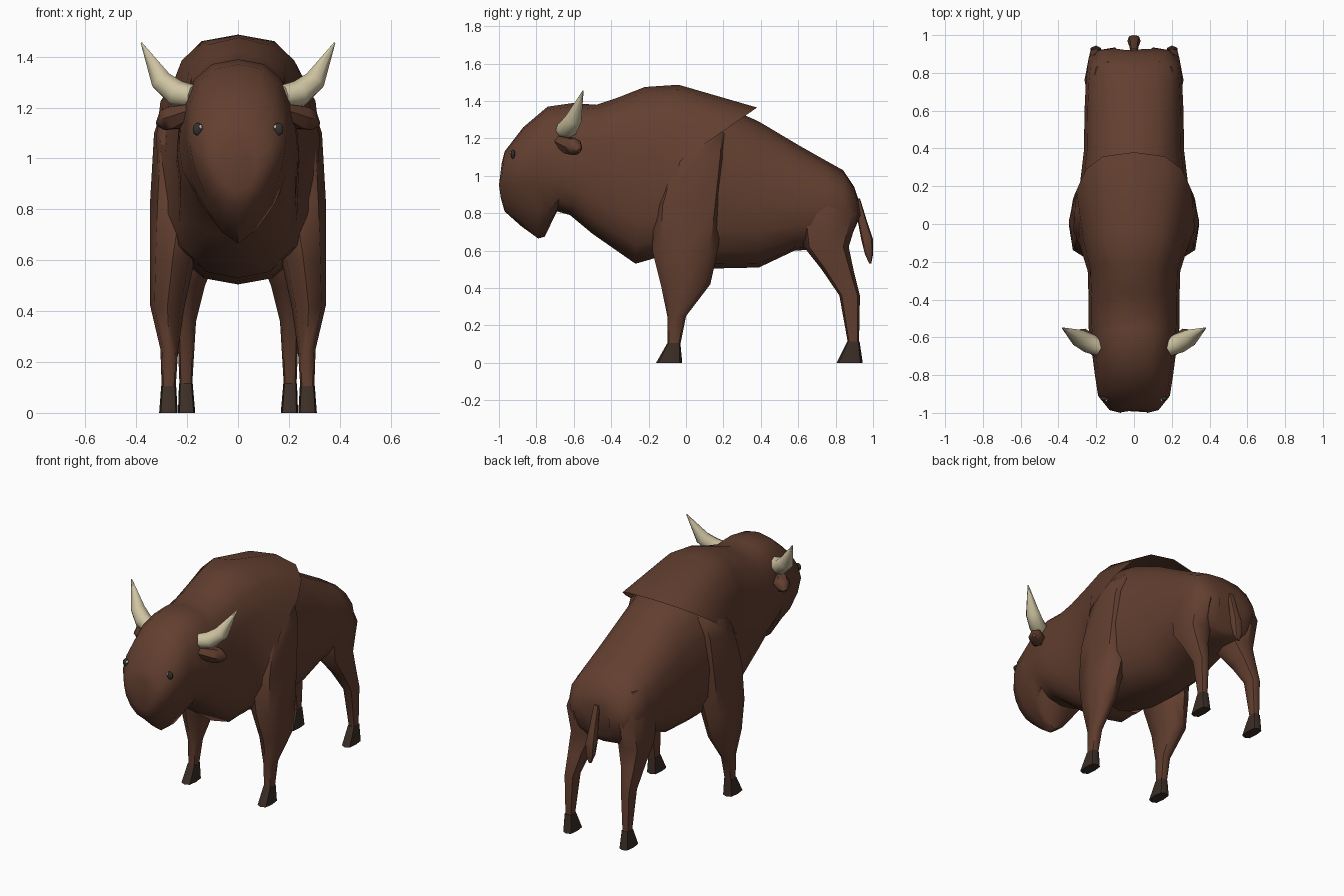
import bpy, bmesh, math
from mathutils import Vector
from mathutils.bvhtree import BVHTree

if "Cube" in bpy.data.objects:
    bpy.data.objects.remove(bpy.data.objects["Cube"])


def material(name, rgb):
    m = bpy.data.materials.new(name)
    m.diffuse_color = (*rgb, 1)
    m.use_nodes = True
    m.node_tree.nodes["Principled BSDF"].inputs["Base Color"].default_value = m.diffuse_color
    return m


FUR = material("brown_fur", (0.122, 0.049, 0.029))
HORN = material("ivory_horn", (0.62, 0.55, 0.36))
HOOF = material("dark_hoof", (0.043, 0.027, 0.019))
EYE = material("eye_dark", (0.03, 0.03, 0.025))
GLINT = material("eye_glint", (0.75, 0.72, 0.55))


def power(v, e):
    return math.copysign(abs(v) ** e, v) if abs(v) > 1e-6 else 0.0


def loft(name, rings, mat, caps=(True, True), angle=50):
    """Skin a list of equal-sized point rings."""
    bm = bmesh.new()
    loops = [[bm.verts.new(p) for p in ring] for ring in rings]
    n = len(loops[0])
    for a, b in zip(loops, loops[1:]):
        for i in range(n):
            j = (i + 1) % n
            bm.faces.new((a[i], a[j], b[j], b[i]))
    if caps[0]:
        bm.faces.new(loops[0])
    if caps[1]:
        bm.faces.new(loops[-1])
    bmesh.ops.recalc_face_normals(bm, faces=bm.faces)
    me = bpy.data.meshes.new(name)
    bm.to_mesh(me)
    bm.free()
    me.materials.append(mat)
    me.shade_smooth()
    me.set_sharp_from_angle(angle=math.radians(angle))
    ob = bpy.data.objects.new(name, me)
    bpy.context.collection.objects.link(ob)
    return ob


def body_ring(yt, ym, yb, zt, zm, zb, w, et=0.8, eb=0.8, n=16):
    """Upright ring with its own y at top, middle and bottom."""
    pts = []
    for i in range(n):
        t = 2 * math.pi * i / n
        s, c = math.sin(t), math.cos(t)
        e = et if c > 0 else eb
        f = abs(power(c, e))
        ye, ze = (yt, zt) if c > 0 else (yb, zb)
        pts.append((w * power(s, e), ym + (ye - ym) * f, zm + (ze - zm) * f))
    return pts


def flat_ring(side, z, y0, y1, x0, x1, e=0.8, n=8):
    """Level ring filling a box in x and y."""
    pts = []
    for i in range(n):
        t = 2 * math.pi * i / n
        x = (x0 + x1) / 2 + (x1 - x0) / 2 * power(math.cos(t), e)
        y = (y0 + y1) / 2 + (y1 - y0) / 2 * power(math.sin(t), e)
        pts.append((side * x, y, z))
    return pts


def tube(name, side, path, radii, mat, n=8):
    """Tapered round tube along a path."""
    pts = [Vector(p) for p in path]
    rings = []
    for k, p in enumerate(pts):
        d = pts[min(k + 1, len(pts) - 1)] - pts[max(k - 1, 0)]
        q = d.to_track_quat('Z', 'Y')
        ring = []
        for i in range(n):
            t = 2 * math.pi * i / n
            v = p + q @ Vector((math.cos(t), math.sin(t), 0)) * radii[k]
            ring.append((side * v.x, v.y, v.z))
        rings.append(ring)
    return loft(name, rings, mat)


def ball(name, loc, scale, mat):
    bm = bmesh.new()
    bmesh.ops.create_uvsphere(bm, u_segments=10, v_segments=8, radius=1)
    me = bpy.data.meshes.new(name)
    bm.to_mesh(me)
    bm.free()
    me.materials.append(mat)
    me.shade_smooth()
    ob = bpy.data.objects.new(name, me)
    ob.location, ob.scale = loc, scale
    bpy.context.collection.objects.link(ob)


# Torso and rump
loft("torso", [body_ring(*r) for r in (
    (-.15, -.15, -.15, 1.40, .95, .54, .20),
    (.00, .00, .00, 1.43, .95, .52, .31),
    (.18, .18, .16, 1.385, .90, .505, .29),
    (.39, .39, .39, 1.29, .88, .51, .265),
    (.60, .60, .58, 1.165, .85, .60, .262),
    (.75, .75, .75, 1.08, .85, .61, .255),
    (.84, .85, .85, 1.03, .83, .62, .245),
    (.90, .92, .87, .94, .81, .64, .19),
    (.92, .935, .885, .88, .79, .68, .10))], FUR)

# Head, neck and hump as one cape overlapping the torso
cape = loft("head_and_mane", [body_ring(*r) for r in (
    (-.985, -1.0, -.99, 1.07, .95, .88, .07, 1, 1),
    (-.97, -.985, -.97, 1.13, 1.00, .81, .13, .95, 1.1),
    (-.87, -.91, -.88, 1.26, 1.06, .73, .19, .9, 1.25),
    (-.74, -.80, -.79, 1.37, 1.08, .665, .207, .85, 1.35),
    (-.60, -.70, -.755, 1.39, 1.08, .675, .22, .8, 1.25),
    (-.55, -.65, -.69, 1.385, 1.05, .81, .233, .8, .9),
    (-.48, -.55, -.62, 1.38, 1.02, .79, .24, .8, .8),
    (-.36, -.42, -.50, 1.42, 1.00, .69, .24, .8, .75),
    (-.22, -.25, -.27, 1.475, .98, .53, .245, .75, .7),
    (-.04, -.12, -.20, 1.487, 1.02, .55, .285, .72, .7),
    (.38, -.03, -.17, 1.365, 1.08, .56, .322, .7, .7))],
    FUR, caps=(True, False))
tree = BVHTree.FromPolygons([v.co for v in cape.data.vertices],
                            [tuple(p.vertices) for p in cape.data.polygons])

# Tail
loft("tail", [flat_ring(1, *r) for r in (
    (.88, .90, .93, -.02, .02),
    (.75, .92, .97, -.025, .025),
    (.66, .937, 1.0, -.035, .035),
    (.58, .957, 1.0, -.03, .03),
    (.53, .98, .99, -.01, .01))], FUR)

FRONT_LEG = (
    (.10, -.10, -.03, .245, .30),
    (.25, -.10, .00, .235, .305),
    (.42, -.135, .13, .21, .345),
    (.60, -.18, .17, .17, .345),
    (.84, -.17, .20, .10, .345),
    (1.10, -.09, .22, .10, .33),
    (1.22, -.02, .22, .10, .29),
    (1.32, .05, .20, .05, .18))
HIND_LEG = (
    (.11, .865, .925, .18, .23),
    (.36, .82, .93, .165, .24),
    (.50, .725, .895, .13, .25),
    (.62, .63, .87, .08, .26),
    (.80, .60, .925, .07, .262),
    (.98, .62, .86, .05, .22))
FRONT_HOOF = ((0, -.16, -.02, .237, .31), (.105, -.10, -.03, .243, .302))
HIND_HOOF = ((0, .805, .945, .168, .236), (.115, .862, .928, .178, .232))

# Mirrored parts
for side, tag in ((1, "left"), (-1, "right")):
    loft(f"front_leg_{tag}", [flat_ring(side, *r) for r in FRONT_LEG], FUR)
    loft(f"hind_leg_{tag}", [flat_ring(side, *r) for r in HIND_LEG], FUR)
    for name, hoof in (("front", FRONT_HOOF), ("hind", HIND_HOOF)):
        loft(f"{name}_hoof_{tag}", [flat_ring(side, *r, e=.6) for r in hoof], HOOF)
    tube(f"horn_{tag}", side,
         ((.18, -.655, 1.245), (.24, -.63, 1.255), (.30, -.60, 1.305), (.38, -.55, 1.455)),
         (.045, .053, .045, .003), HORN)
    tube(f"ear_{tag}", side,
         ((.17, -.69, 1.19), (.25, -.62, 1.16), (.285, -.59, 1.15), (.315, -.57, 1.135)),
         (.03, .05, .045, .012), FUR, n=6)
    # Eyes rest on the face surface
    for name, x, z, size, mat in (("eye", .158, 1.115, (.021, .012, .025), EYE),
                                  ("eye_glint", .147, 1.124, (.007, .015, .009), GLINT)):
        hit = tree.ray_cast(Vector((side * x, -2, z)), Vector((0, 1, 0)))[0]
        y = hit.y if hit else -.93
        ball(f"{name}_{tag}", (side * x, y - .004, z), size, mat)
